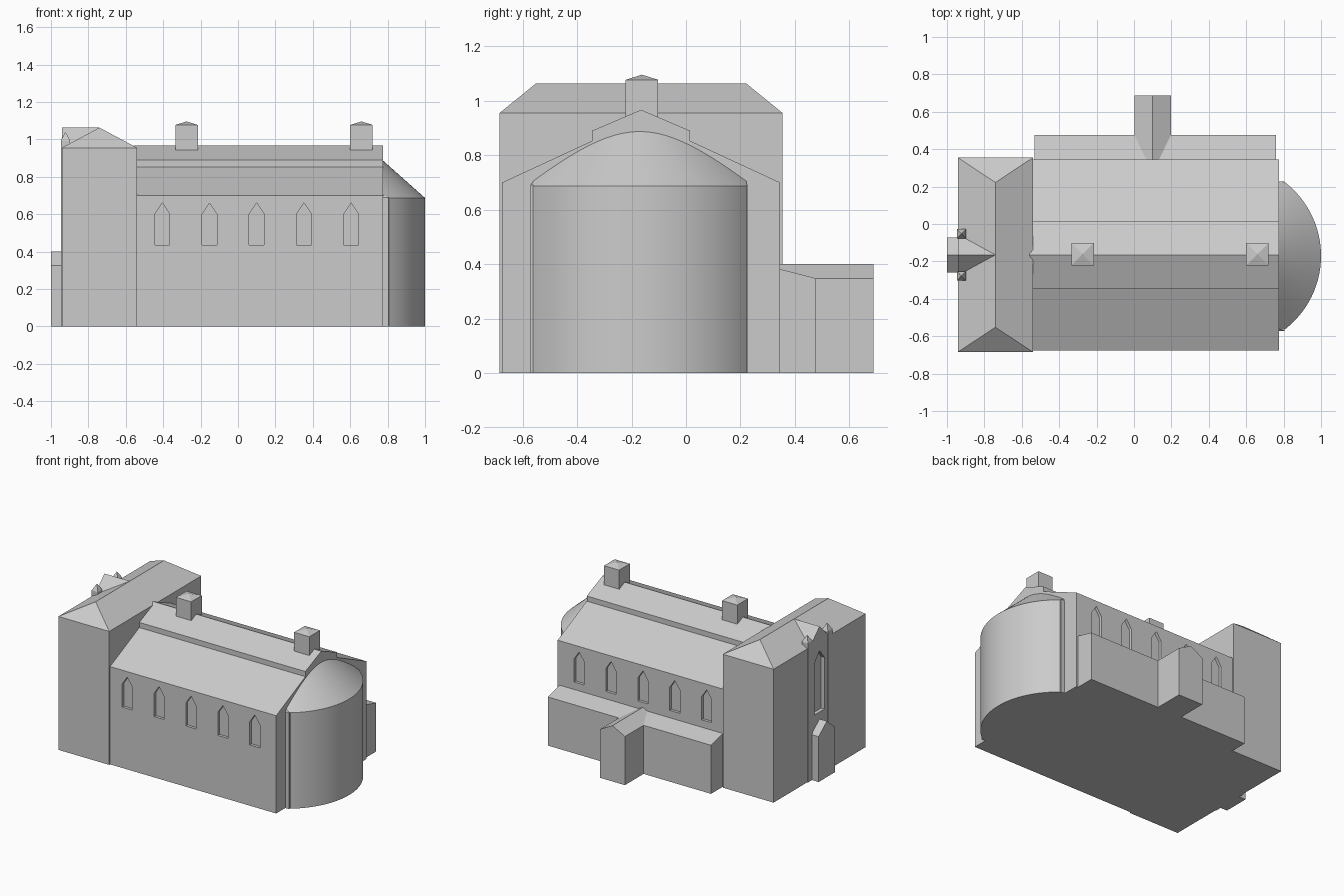
import bpy, bmesh, math

if "Cube" in bpy.data.objects:
    bpy.data.objects.remove(bpy.data.objects["Cube"])

CY = -0.165  # church axis


def make(name, verts, faces):
    me = bpy.data.meshes.new(name)
    bm = bmesh.new()
    vs = [bm.verts.new(v) for v in verts]
    for f in faces:
        bm.faces.new([vs[i] for i in f])
    bmesh.ops.recalc_face_normals(bm, faces=bm.faces)
    bm.to_mesh(me)
    bm.free()
    ob = bpy.data.objects.new(name, me)
    bpy.context.collection.objects.link(ob)
    return ob


def prism(name, axis, prof, a, b):
    """Extrude a profile along x (profile y,z) or along y (profile x,z)."""
    n = len(prof)
    put = (lambda p, t: (t, p[0], p[1])) if axis == 'x' else (lambda p, t: (p[0], t, p[1]))
    verts = [put(p, a) for p in prof] + [put(p, b) for p in prof]
    faces = [list(range(n)), list(range(n, 2 * n))]
    faces += [(i, (i + 1) % n, n + (i + 1) % n, n + i) for i in range(n)]
    return make(name, verts, faces)


def hipped(name, x0, x1, y0, y1, z0, z1, top, inset=None):
    """Box with a pyramid roof, or a hipped roof when an inset is given."""
    v = [(x, y, z) for z in (z0, z1) for x, y in ((x0, y0), (x1, y0), (x1, y1), (x0, y1))]
    f = [(0, 1, 2, 3)] + [(i, (i + 1) % 4, 4 + (i + 1) % 4, 4 + i) for i in range(4)]
    xm = (x0 + x1) / 2
    if inset is None:
        v.append((xm, (y0 + y1) / 2, top))
        f += [(4 + i, 4 + (i + 1) % 4, 8) for i in range(4)]
    else:
        v += [(xm, y0 + inset, top), (xm, y1 - inset, top)]
        f += [(4, 5, 8), (5, 6, 9, 8), (6, 7, 9), (7, 4, 8, 9)]
    return make(name, v, f)


def lancet(c, w, z0, z1, peak):
    return [(c - w, z0), (c + w, z0), (c + w, z1), (c, peak), (c - w, z1)]


def cut(ob, cutter):
    m = ob.modifiers.new("window_cut", 'BOOLEAN')
    m.operation, m.solver, m.object = 'DIFFERENCE', 'EXACT', cutter
    bpy.context.view_layer.objects.active = ob
    bpy.ops.object.modifier_apply(modifier=m.name)
    bpy.data.objects.remove(cutter)


# Nave with raised clerestory roof
half = [(0.51, 0), (0.51, 0.70), (0.18, 0.853), (0.18, 0.89)]
prof = [(CY + d, z) for d, z in half] + [(CY, 0.967)] + [(CY - d, z) for d, z in reversed(half)]
nave = prism("nave", 'x', prof, -0.56, 0.775)

# Pointed window recesses on both long walls
for i in range(5):
    for y in (CY - 0.51, CY + 0.51):
        p = lancet(-0.405 + 0.2525 * i, 0.04, 0.435, 0.60, 0.66)
        cut(nave, prism("window_cutter", 'y', p, y - 0.02, y + 0.02))

# West block with hipped roof and recessed west window
west = hipped("west_block", -0.942, -0.54, -0.685, 0.355, 0, 0.955, 1.063, 0.133)
cut(west, prism("west_window_cutter", 'x', lancet(CY, 0.055, 0.45, 0.82, 0.89), -0.98, -0.915))

# West gable, its pilasters with pinnacles, and the west porch
prism("west_gable", 'x', [(CY - 0.115, 0.95), (CY + 0.115, 0.95), (CY, 1.063)], -0.942, -0.74)
for s in (-1, 1):
    y = CY + s * 0.113
    hipped("pinnacle", -0.947, -0.898, y - 0.025, y + 0.025, 0, 0.995, 1.04)
prism("west_porch", 'x', [(CY - 0.093, 0), (CY + 0.093, 0), (CY + 0.093, 0.325),
                          (CY, 0.40), (CY - 0.093, 0.325)], -1.0, -0.93)

# North aisle and north porch
prism("north_aisle", 'x', [(0.33, 0), (0.477, 0), (0.477, 0.348), (0.345, 0.382), (0.33, 0.382)], -0.532, 0.76)
prism("north_porch", 'y', [(0.002, 0), (0.198, 0), (0.198, 0.348), (0.10, 0.40), (0.002, 0.348)], 0.335, 0.688)

# Ridge turrets
for x in (-0.275, 0.66):
    hipped("ridge_turret", x - 0.06, x + 0.06, -0.222, -0.102, 0.92, 1.077, 1.096)

# Apse: circular arc wall under a part-cone roof
R, CX, EAVE, SLOPE = 0.497, 0.503, 0.687, 0.889
N, ROWS = 40, 8
tmax = math.asin(0.392 / R)
verts, faces = [], []
for i in range(N + 1):
    t = tmax * (2 * i / N - 1)
    ox, oy = CX + R * math.cos(t), R * math.sin(t)
    ix, iy = 0.77, oy
    verts.append((ox, CY - 0.005 + oy, 0))
    for k in range(ROWS + 1):
        f = k / ROWS
        x, y = ox + (ix - ox) * f, oy + (iy - oy) * f
        verts.append((x, CY - 0.005 + y, EAVE + max(0, R - math.hypot(x - CX, y)) * SLOPE))
    verts.append((ix, CY - 0.005 + iy, 0))
W = ROWS + 3
for i in range(N):
    for k in range(W):
        a, b = i * W + k, i * W + (k + 1) % W
        faces.append((a, b, b + W, a + W))
faces += [tuple(range(W)), tuple(range(N * W, N * W + W))]
apse = make("apse", verts, faces)
bpy.ops.object.select_all(action='DESELECT')
apse.select_set(True)
bpy.context.view_layer.objects.active = apse
bpy.ops.object.shade_smooth_by_angle(angle=math.radians(25))

# Straight shoulder between nave and apse
hipped("apse_shoulder", 0.76, 0.805, -0.572, 0.228, 0, 0.69, 0.70, 0.01)
